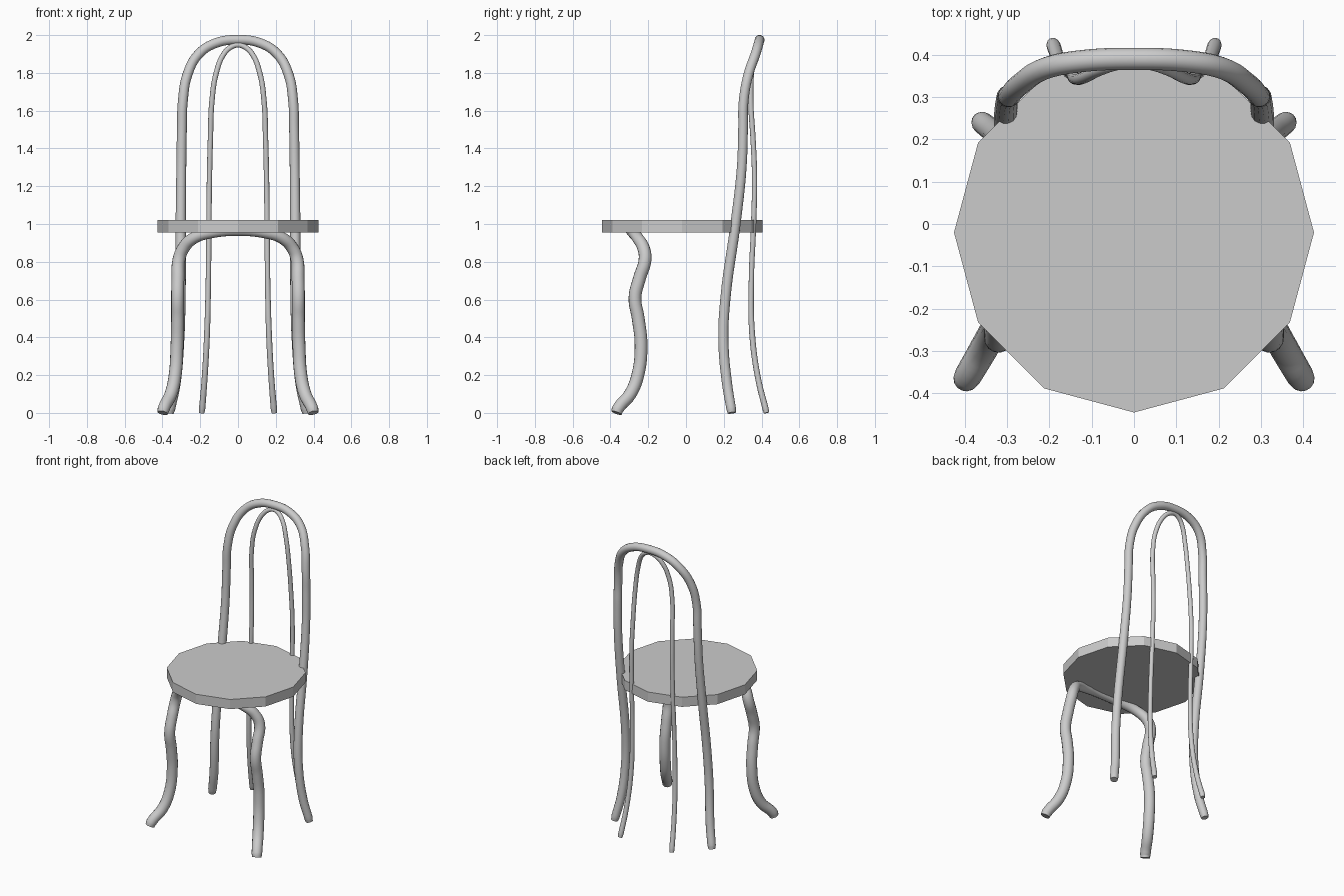
import bpy, math


def tube(name, half, radius):
    """Bent round rod: half path from foot to middle, mirrored in x.
    Points are (x, y, z, radius factor)."""
    pts = half + [(-x, y, z, r) for x, y, z, r in reversed(half[:-1])]
    cu = bpy.data.curves.new(name, 'CURVE')
    cu.dimensions = '3D'
    cu.bevel_depth = radius
    cu.bevel_resolution = 5
    cu.resolution_u = 6
    cu.use_fill_caps = True
    sp = cu.splines.new('BEZIER')
    sp.bezier_points.add(len(pts) - 1)
    for bp, (x, y, z, r) in zip(sp.bezier_points, pts):
        bp.co = (x, y, z)
        bp.radius = r
        bp.handle_left_type = bp.handle_right_type = 'AUTO'
    ob = bpy.data.objects.new(name, cu)
    bpy.context.collection.objects.link(ob)
    bpy.ops.object.select_all(action='DESELECT')
    ob.select_set(True)
    bpy.context.view_layer.objects.active = ob
    bpy.ops.object.convert(target='MESH')
    bpy.ops.object.shade_smooth_by_angle(angle=math.radians(50))
    return bpy.context.object


# Seat: flat twelve-sided disc with a corner at the front
bpy.ops.mesh.primitive_cylinder_add(vertices=12, radius=0.425, depth=0.065,
                                    location=(0, -0.02, 0.9875))
bpy.context.object.name = "seat"

# Front legs: one rod bent under the seat
tube("front_legs", [
    (0.398, -0.368, 0.0, 0.85), (0.393, -0.36, 0.022, 0.95),
    (0.355, -0.295, 0.10, 1), (0.333, -0.255, 0.20, 1),
    (0.323, -0.238, 0.36, 1), (0.32, -0.253, 0.50, 1),
    (0.32, -0.27, 0.61, 1), (0.318, -0.247, 0.71, 1),
    (0.313, -0.217, 0.81, 1), (0.29, -0.224, 0.87, 0.97),
    (0.235, -0.255, 0.925, 0.92), (0.14, -0.28, 0.955, 0.9),
    (0, -0.29, 0.967, 0.9)], 0.034)

# Outer back hoop and rear legs
tube("outer_back_hoop", [
    (0.362, 0.242, 0.0, 0.85), (0.358, 0.239, 0.022, 1),
    (0.332, 0.218, 0.15, 1.05), (0.312, 0.198, 0.38, 1.05),
    (0.305, 0.208, 0.60, 1.05), (0.303, 0.262, 1.0, 1.05),
    (0.300, 0.295, 1.3, 1), (0.297, 0.302, 1.5, 1),
    (0.292, 0.305, 1.65, 1), (0.268, 0.330, 1.79, 1),
    (0.208, 0.368, 1.90, 1), (0.12, 0.385, 1.957, 1),
    (0, 0.39, 1.975, 1)], 0.026)

# Inner back hoop and thin rear struts
tube("inner_back_hoop", [
    (0.192, 0.426, 0.0, 1.0), (0.190, 0.421, 0.022, 1.2),
    (0.177, 0.382, 0.18, 1.1), (0.164, 0.350, 0.42, 1.1),
    (0.157, 0.346, 0.70, 1), (0.154, 0.358, 1.0, 1),
    (0.151, 0.363, 1.25, 1), (0.146, 0.355, 1.45, 1),
    (0.138, 0.343, 1.65, 1), (0.115, 0.347, 1.80, 1),
    (0.075, 0.366, 1.90, 1), (0.035, 0.378, 1.938, 1),
    (0, 0.381, 1.948, 1)], 0.014)
